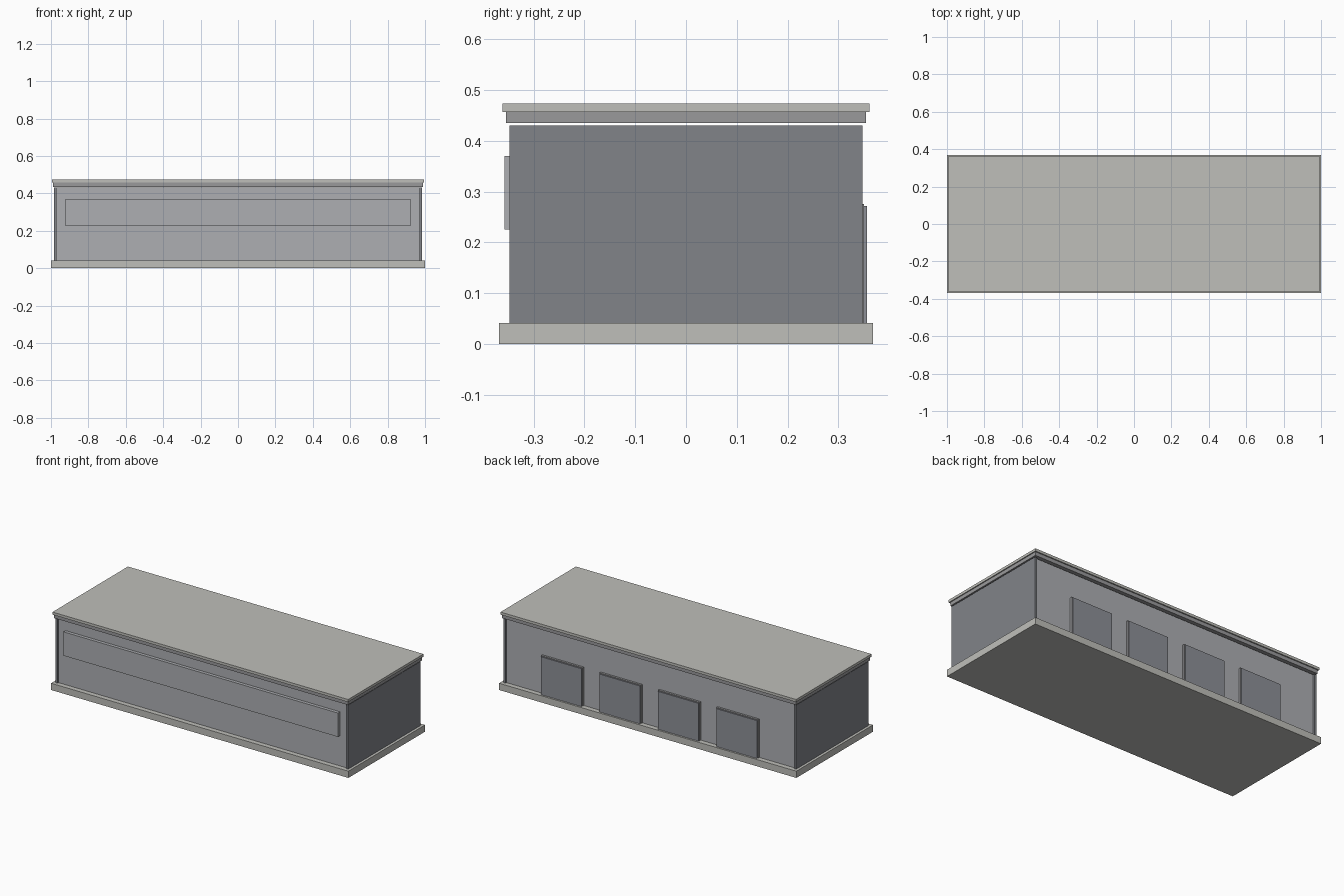
import bpy

if "Cube" in bpy.data.objects:
    bpy.data.objects.remove(bpy.data.objects["Cube"])


def material(name, r, g, b):
    m = bpy.data.materials.new(name)
    m.diffuse_color = (r, g, b, 1)
    m.use_nodes = True
    m.node_tree.nodes["Principled BSDF"].inputs["Base Color"].default_value = m.diffuse_color
    return m


stone = material("pale_stone", 0.52, 0.52, 0.49)
trim = material("trim_grey", 0.32, 0.32, 0.33)
wall = material("wall_grey", 0.42, 0.43, 0.45)
cladding = material("end_cladding", 0.22, 0.23, 0.25)
shutter = material("shutter_grey", 0.27, 0.28, 0.31)


def box(name, x0, x1, y0, y1, z0, z1, mat):
    bpy.ops.mesh.primitive_cube_add(size=1, location=((x0 + x1) / 2, (y0 + y1) / 2, (z0 + z1) / 2))
    ob = bpy.context.object
    ob.name = name
    ob.scale = (x1 - x0, y1 - y0, z1 - z0)
    bpy.ops.object.transform_apply(location=False, rotation=False, scale=True)
    ob.data.materials.append(mat)
    return ob


# Plinth and main body
box("plinth", -1, 1, -0.368, 0.368, 0, 0.041, stone)
box("main_body", -0.97, 0.97, -0.338, 0.338, 0.041, 0.43, wall)

# End walls stand slightly proud of the long walls
for side, s in (("left", -1), ("right", 1)):
    xs = sorted((s * 0.97, s * 0.984))
    box(side + "_end_wall", *xs, -0.348, 0.348, 0.041, 0.43, cladding)

# Two-step roof cornice, floating over a thin shadow gap
box("lower_cornice", -0.988, 0.988, -0.355, 0.355, 0.435, 0.457, trim)
box("roof_slab", -0.994, 0.994, -0.362, 0.362, 0.457, 0.473, stone)

# Long raised panel on the front
box("front_panel", -0.923, 0.923, -0.358, -0.338, 0.225, 0.37, wall)

# Four loading doors with thin frames on the back
for i, x in enumerate((-0.59, -0.197, 0.197, 0.59)):
    box(f"door_frame_{i + 1}", x - 0.14, x + 0.14, 0.338, 0.351, 0.041, 0.275, trim)
    box(f"door_{i + 1}", x - 0.136, x + 0.136, 0.351, 0.357, 0.041, 0.271, shutter)
